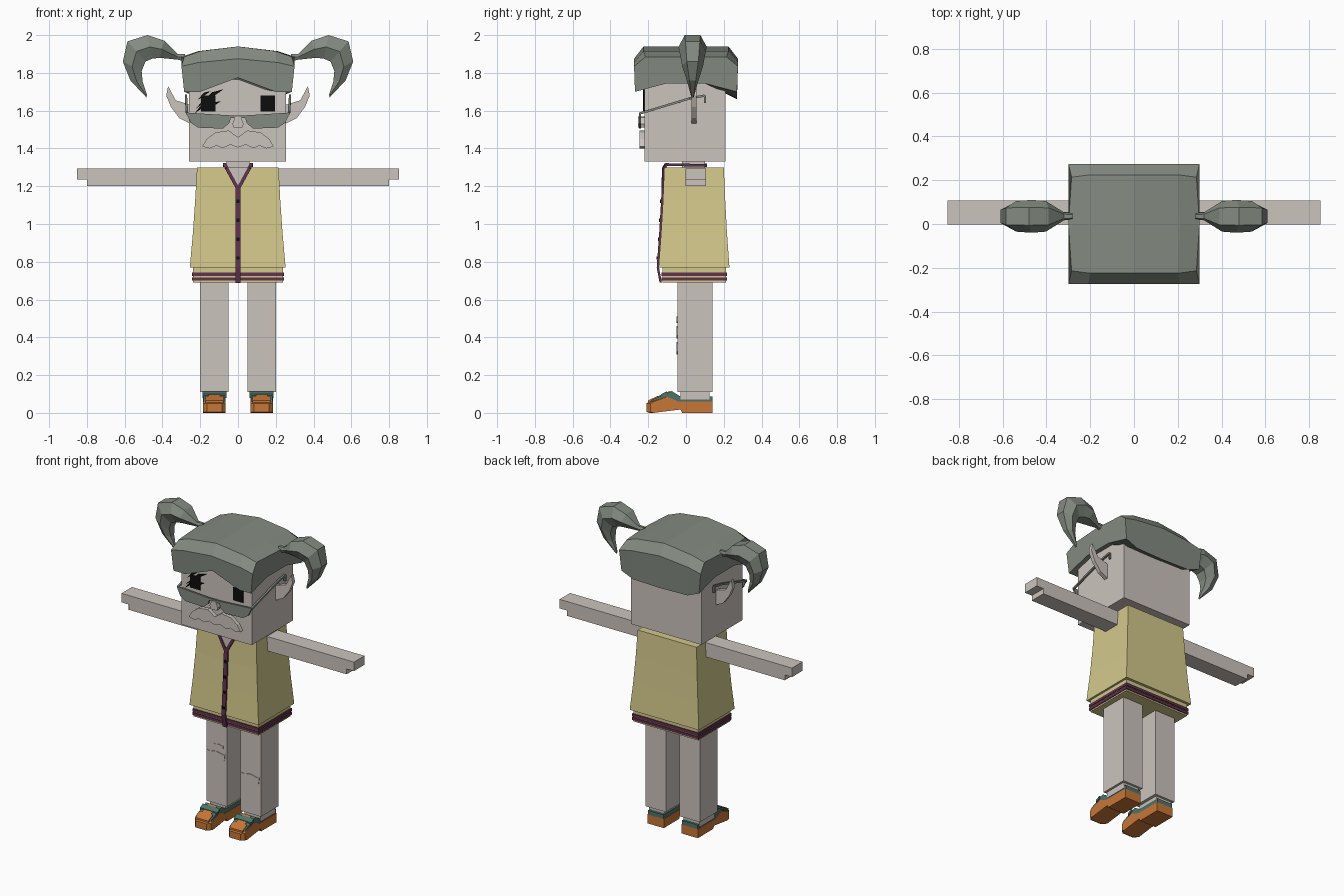
import bpy
import bmesh
from mathutils import Vector

default_cube = bpy.data.objects.get("Cube")
if default_cube:
    bpy.data.objects.remove(default_cube, do_unlink=True)


def material(name, red, green, blue):
    mat = bpy.data.materials.new(name)
    mat.use_nodes = True
    colour = (red, green, blue, 1)
    mat.diffuse_color = colour
    mat.node_tree.nodes["Principled BSDF"].inputs["Base Color"].default_value = colour
    return mat


skin = material("pale skin", .60, .55, .51)
grey = material("grey hair", .23, .255, .22)
yellow = material("yellow cloth", .65, .58, .26)
purple = material("purple trim", .12, .033, .075)
orange = material("orange leather", .57, .18, .038)
teal = material("teal leather", .076, .17, .15)
black = material("black", .004, .004, .004)


def loft(name, rings, mat):
    """Skin a closed solid through rings with equal point counts."""
    bm = bmesh.new()
    loops = [[bm.verts.new(point) for point in ring] for ring in rings]
    count = len(loops[0])
    for low, high in zip(loops, loops[1:]):
        for i in range(count):
            j = (i + 1) % count
            bm.faces.new((low[i], low[j], high[j], high[i]))
    bm.faces.new(loops[0])
    bm.faces.new(loops[-1])
    bmesh.ops.recalc_face_normals(bm, faces=bm.faces)
    mesh = bpy.data.meshes.new(name)
    bm.to_mesh(mesh)
    bm.free()
    mesh.materials.append(mat)
    obj = bpy.data.objects.new(name, mesh)
    bpy.context.collection.objects.link(obj)
    return obj


def rectangle(x0, x1, y0, y1, z):
    return [(x0, y0, z), (x1, y0, z), (x1, y1, z), (x0, y1, z)]


def box(name, x, y, z, mat):
    return loft(name, [rectangle(*x, *y, height) for height in z], mat)


def front_plate(name, outline, y0, y1, mat):
    """Extrude an x-z outline through y."""
    return loft(name, [[(x, y, z) for x, z in outline] for y in (y0, y1)], mat)


def side_plate(name, outline, x0, x1, mat):
    """Extrude a y-z outline through x."""
    return loft(name, [[(x, y, z) for y, z in outline] for x in (x0, x1)], mat)


def strip(name, path, wide, deep, mat):
    """Rectangular bars joining the points of a path."""
    for start, end in zip(path, path[1:]):
        start, end = Vector(start), Vector(end)
        along = (end - start).normalized()
        helper = Vector((0, 1, 0)) if abs(along.y) < .8 else Vector((0, 0, 1))
        across = along.cross(helper).normalized() * wide / 2
        out = along.cross(across).normalized() * deep / 2
        rings = [[p + across + out, p - across + out, p - across - out, p + across - out]
                 for p in (start, end)]
        loft(name, rings, mat)


def both_ways(half):
    """Complete a right-hand outline whose ends lie on the centre line."""
    return half + [(-x, z) for x, z in reversed(half) if x]


# Head and neck
box("head", (-.26, .255), (-.22, .21), (1.33, 1.84), skin)
box("neck", (-.06, .06), (-.02, .1), (1.27, 1.34), skin)

# Hair cap: side profiles lofted across, arched in the middle
hair = []
for x, front, back, rim, top, length in [
        (-.285, 1.70, 1.70, 1.835, 1.885, .95), (-.2, 1.70, 1.665, 1.855, 1.915, 1),
        (0, 1.775, 1.66, 1.875, 1.94, 1), (.2, 1.70, 1.665, 1.855, 1.915, 1),
        (.285, 1.70, 1.70, 1.835, 1.885, .95)]:
    wide = x * 1.05
    hair.append([(x, -.27, front), (wide, -.275, rim), (x, -.225 * length, top),
                 (wide, 0, top), (x, .225 * length, top), (wide, .275, rim),
                 (x, .27, back), (x, .1, 1.745), (x, -.1, 1.745)])
loft("hair_cap", hair, grey)

# Pigtails: six-sided sections between an outer and an inner edge
sections = [((.28, 1.90), (.28, 1.86), .015), ((.32, 1.90), (.32, 1.87), .018),
            ((.39, 1.97), (.415, 1.88), .07), ((.48, 2.0), (.455, 1.875), .075),
            ((.585, 1.967), (.49, 1.86), .07), ((.61, 1.86), (.51, 1.81), .055),
            ((.57, 1.76), (.505, 1.755), .03), ((.485, 1.67), (.482, 1.685), .008)]
for side, s in (("left", 1), ("right", -1)):
    rings = []
    for outer, inner, w in sections:
        middle = [(a + b) / 2 for a, b in zip(outer, inner)]
        rings.append([(s * p[0], .035 + k * w, p[1]) for p, k in (
            (outer, -.55), (outer, .55), (middle, 1), (inner, .55), (inner, -.55), (middle, -1))])
    loft(side + "_pigtail", rings, grey)

    # Pointed ear
    ear = [(.25, 1.53), (.31, 1.56), (.355, 1.62), (.38, 1.68),
           (.37, 1.73), (.33, 1.655), (.25, 1.63)]
    front_plate(side + "_ear", [(s * x, z) for x, z in ear], .03, .055, skin)

    # Eye, spectacle lens and temple arm
    front_plate(side + "_eye", [(s * x, z) for x, z in (
        (.12, 1.595), (.195, 1.595), (.195, 1.68), (.12, 1.68))], -.225, -.219, black)
    lens = [(.035, 1.575), (.12, 1.58), (.275, 1.59), (.25, 1.535),
            (.21, 1.51), (.08, 1.505), (.045, 1.535)]
    front_plate(side + "_lens", [(s * x, z) for x, z in lens], -.25, -.238, grey)
    strip(side + "_spectacle_arm", [(s * .27, -.245, 1.585), (s * .275, .02, 1.665),
                                    (s * .275, .1, 1.68), (s * .275, .1, 1.64)], .012, .012, grey)

    # Arm with a thinner finger step at its end
    arm = [(.2, 1.2), (.8, 1.2), (.8, 1.235), (.853, 1.235), (.853, 1.295), (.2, 1.295)]
    front_plate(side + "_arm", [(s * x, z) for x, z in arm], -.003, .107, skin)

    # Leg and ankle
    def across(a, b):
        return sorted((s * a, s * b))
    box(side + "_leg", across(.05, .2), (-.045, .14), (.11, .72), skin)
    box(side + "_ankle", across(.07, .185), (-.03, .125), (.07, .112), skin)

    # Shoe: sole, upper, tongue and strap
    sole = [(.14, 0), (-.02, 0), (-.03, .018), (-.19, 0), (-.21, .005), (-.21, .05),
            (-.19, .06), (-.11, .085), (-.04, .06), (.14, .06)]
    rings = []
    for x, toe in ((.065, .9), (.085, 1), (.165, 1), (.185, .9)):
        rings.append([(s * x, y * toe if y < -.1 else y, z) for y, z in sole])
    loft(side + "_shoe_sole", rings, orange)
    upper = [(.14, .06), (.14, .087), (-.03, .087), (-.075, .115), (-.11, .1),
             (-.18, .07), (-.19, .058), (-.11, .08), (-.04, .06)]
    side_plate(side + "_shoe_upper", upper, s * .068, s * .182, teal)
    tongue = [(-.08, .112), (-.085, .116), (-.115, .104), (-.15, .088), (-.15, .08)]
    side_plate(side + "_shoe_tongue", tongue, s * .095, s * .155, orange)
    strap = [(-.1, .1), (-.1, .115), (-.13, .1), (-.13, .08)]
    side_plate(side + "_shoe_strap", strap, s * .062, s * .188, teal)
    toe_cap = [(-.15, .078), (-.15, .09), (-.2, .066), (-.2, .05)]
    side_plate(side + "_shoe_toe_cap", toe_cap, s * .078, s * .172, orange)

# Scribbled lashes over the right eye
for x, z, length, width in [(-.225, 1.61, .1, .012), (-.2, 1.63, .125, .015), (-.215, 1.655, .07, .01),
                            (-.17, 1.595, .08, .012), (-.23, 1.585, .06, .01)]:
    front_plate("right_lash", [(x, z), (x + length, z + length * .55 + width),
                               (x + length * .5, z + length * .3 + width * 2)], -.228, -.219, black)

# Spectacle bridge, nose and moustache
strip("spectacle_bridge", [(-.04, -.244, 1.568), (.04, -.244, 1.568)], .015, .012, grey)
nose = both_ways([(0, 1.57), (.015, 1.565), (.03, 1.53), (.022, 1.51), (0, 1.51)])
front_plate("nose", nose, -.255, -.215, skin)
moustache = both_ways([(0, 1.46), (.05, 1.495), (.12, 1.485), (.165, 1.45), (.19, 1.41), (.15, 1.4),
                       (.115, 1.415), (.08, 1.402), (.04, 1.42), (0, 1.405)])
front_plate("moustache", moustache, -.245, -.215, skin)

# Flared cardigan with an inset ribbed hem
loft("cardigan", [rectangle(-.255, .252, -.145, .23, .77), rectangle(-.239, .236, -.132, .217, .95),
                  rectangle(-.227, .224, -.122, .208, 1.12), rectangle(-.217, .215, -.115, .2, 1.298)], yellow)
box("hem", (-.238, .238), (-.125, .212), (.69, .78), yellow)
for low in (.7, .724):
    box("hem_stripe", (-.243, .243), (-.131, .218), (low, low + .018), purple)

# Neckline, collar trim, front band and buttons
front_plate("open_neckline", [(0, 1.19), (.06, 1.302), (-.06, 1.302)], -.123, -.11, skin)
for s in (1, -1):
    strip("collar_trim", [(0, -.124, 1.185), (s * .06, -.119, 1.295), (s * .07, -.105, 1.315),
                          (s * .07, .105, 1.31), (0, .105, 1.31)], .018, .014, purple)
band = [(0, -.134, .69), (0, -.149, .77), (0, -.136, .95), (0, -.126, 1.12), (0, -.122, 1.2)]
strip("button_band", band, .028, .012, purple)
for y, z in ((-.149, .82), (-.141, .92), (-.135, 1.02), (-.13, 1.12)):
    box("button", (-.009, .009), (y - .007, y + .006), (z - .009, z + .009), black)

# Knee patches
patch = [(-.07, .025), (-.05, .02), (0, .03), (.05, .018), (.065, .025), (.06, -.02),
         (.03, -.037), (-.03, -.035), (-.06, -.012)]
for name, cx, cz, size in (("right_knee_patch", -.127, .43, 1), ("left_knee_patch", .125, .345, 1),
                           ("small_knee_patch", -.107, .495, .5)):
    outline = [(cx + x * size, cz + z * size) for x, z in patch]
    front_plate(name, outline, -.049, -.044, skin)
